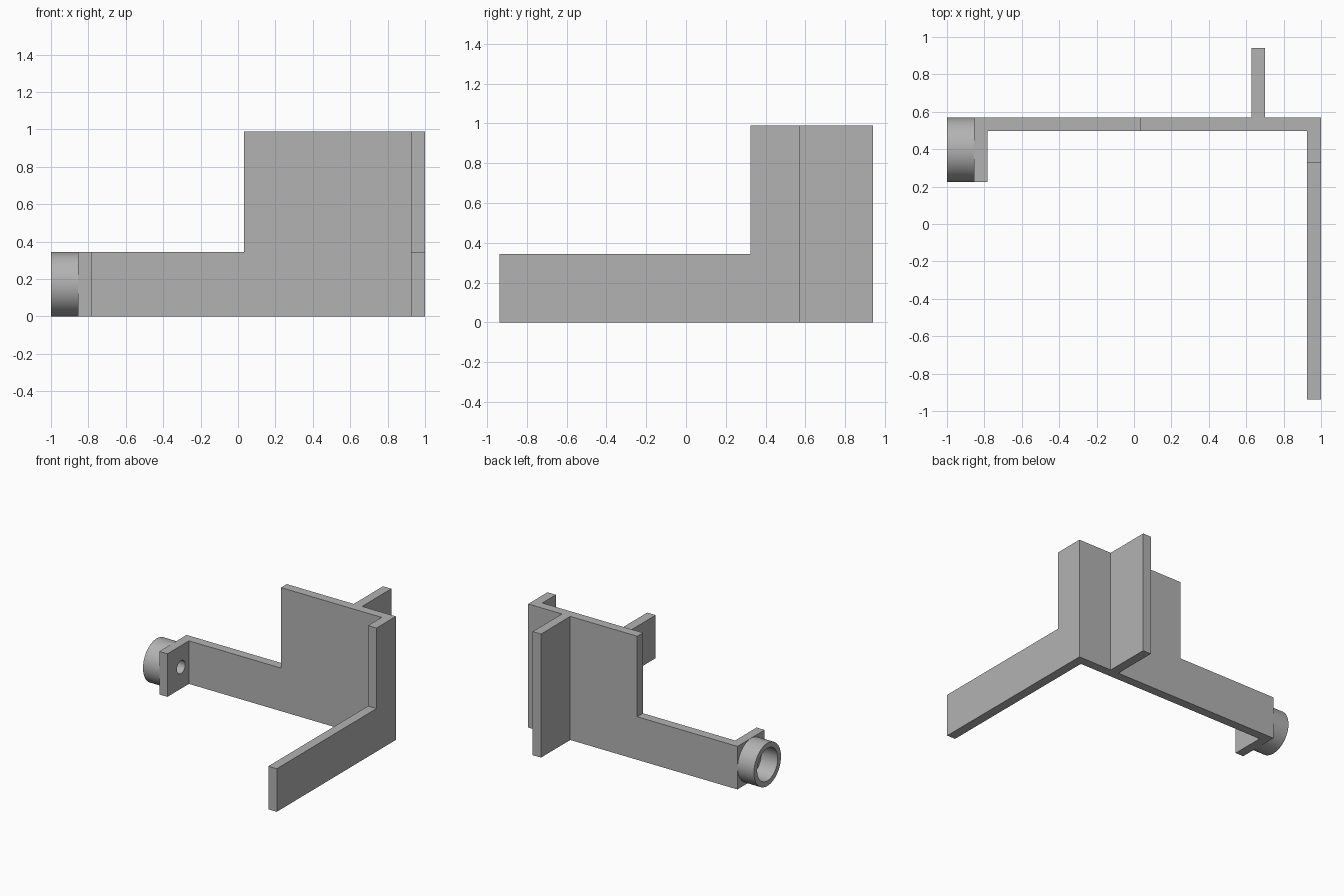
import bpy
import bmesh
from math import pi
from mathutils import Matrix, Vector

cube = bpy.data.objects.get("Cube")
if cube:
    bpy.data.objects.remove(cube, do_unlink=True)

grey = bpy.data.materials.new("plain grey")
grey.use_nodes = True
grey.diffuse_color = (0.45, 0.45, 0.45, 1)
grey.node_tree.nodes["Principled BSDF"].inputs["Base Color"].default_value = grey.diffuse_color

LOW, TALL = 0.345, 0.99          # arm height, wall height
BACK, INNER = 0.57, 0.497        # faces of the back wall
RING_Y, RING_Z, RING_R = 0.397, 0.1725, 0.1715


def finish(name, bm):
    bmesh.ops.recalc_face_normals(bm, faces=bm.faces)
    mesh = bpy.data.meshes.new(name)
    bm.to_mesh(mesh)
    bm.free()
    mesh.materials.append(grey)
    obj = bpy.data.objects.new(name, mesh)
    bpy.context.collection.objects.link(obj)
    return obj


def plate(name, outline, offset):
    """Extrude a closed outline of 3D points by an offset."""
    bm = bmesh.new()
    face = bm.faces.new([bm.verts.new(p) for p in outline])
    extruded = bmesh.ops.extrude_face_region(bm, geom=[face])["geom"]
    moved = [v for v in extruded if isinstance(v, bmesh.types.BMVert)]
    bmesh.ops.translate(bm, verts=moved, vec=Vector(offset))
    return finish(name, bm)


def stepped(start, step, end):
    """Side outline of a low arm that rises to a tall wall."""
    return [(start, 0), (end, 0), (end, TALL), (step, TALL), (step, LOW), (start, LOW)]


def box_outline(start, end, height):
    return [(start, 0), (end, 0), (end, height), (start, height)]


# Back wall, running along x
plate("back_wall", [(x, INNER, z) for x, z in stepped(-0.855, 0.033, 1)], (0, BACK - INNER, 0))

# Side wall, running forward from the corner
side = [(-y, z) for y, z in stepped(0.937, -0.325, -INNER)]
plate("side_wall", [(0.925, -y, z) for y, z in stepped(0.937, -0.325, -INNER)], (0.075, 0, 0))

# Rear fin
plate("rear_fin", [(0.627, y, z) for y, z in box_outline(BACK, 0.94, TALL)], (0.074, 0, 0))

# End tab with a round hole
tab = plate("end_tab", [(-0.855, y, z) for y, z in box_outline(0.225, INNER, LOW)], (0.072, 0, 0))
bm = bmesh.new()
bmesh.ops.create_cone(bm, cap_ends=True, segments=32, radius1=0.052, radius2=0.052, depth=0.3,
                      matrix=Matrix.Translation((-0.82, RING_Y, RING_Z)) @ Matrix.Rotation(pi / 2, 4, "Y"))
cutter = finish("hole_cutter", bm)
cutter.hide_render = True
cut = tab.modifiers.new("hole", "BOOLEAN")
cut.operation = "DIFFERENCE"
cut.solver = "EXACT"
cut.object = cutter
bpy.context.view_layer.objects.active = tab
bpy.ops.object.modifier_apply(modifier=cut.name)
bpy.data.objects.remove(cutter, do_unlink=True)

# Open ring on the outer face of the tab, spun about the x axis
bm = bmesh.new()
profile = [(-1, RING_R), (-0.855, RING_R), (-0.855, 0.13), (-1, 0.13)]
verts = [bm.verts.new((x, RING_Y, RING_Z + r)) for x, r in profile]
edges = [bm.edges.new((verts[i], verts[(i + 1) % 4])) for i in range(4)]
bmesh.ops.spin(bm, geom=verts + edges, cent=(0, RING_Y, RING_Z), axis=(1, 0, 0),
               angle=2 * pi, steps=64, use_duplicate=False)
bmesh.ops.remove_doubles(bm, verts=bm.verts, dist=0.0005)
ring = finish("end_ring", bm)

# Smooth the round surfaces, keeping the rims sharp
for obj in (ring, tab):
    bpy.ops.object.select_all(action="DESELECT")
    obj.select_set(True)
    bpy.context.view_layer.objects.active = obj
    bpy.ops.object.shade_smooth_by_angle(angle=pi / 6)
